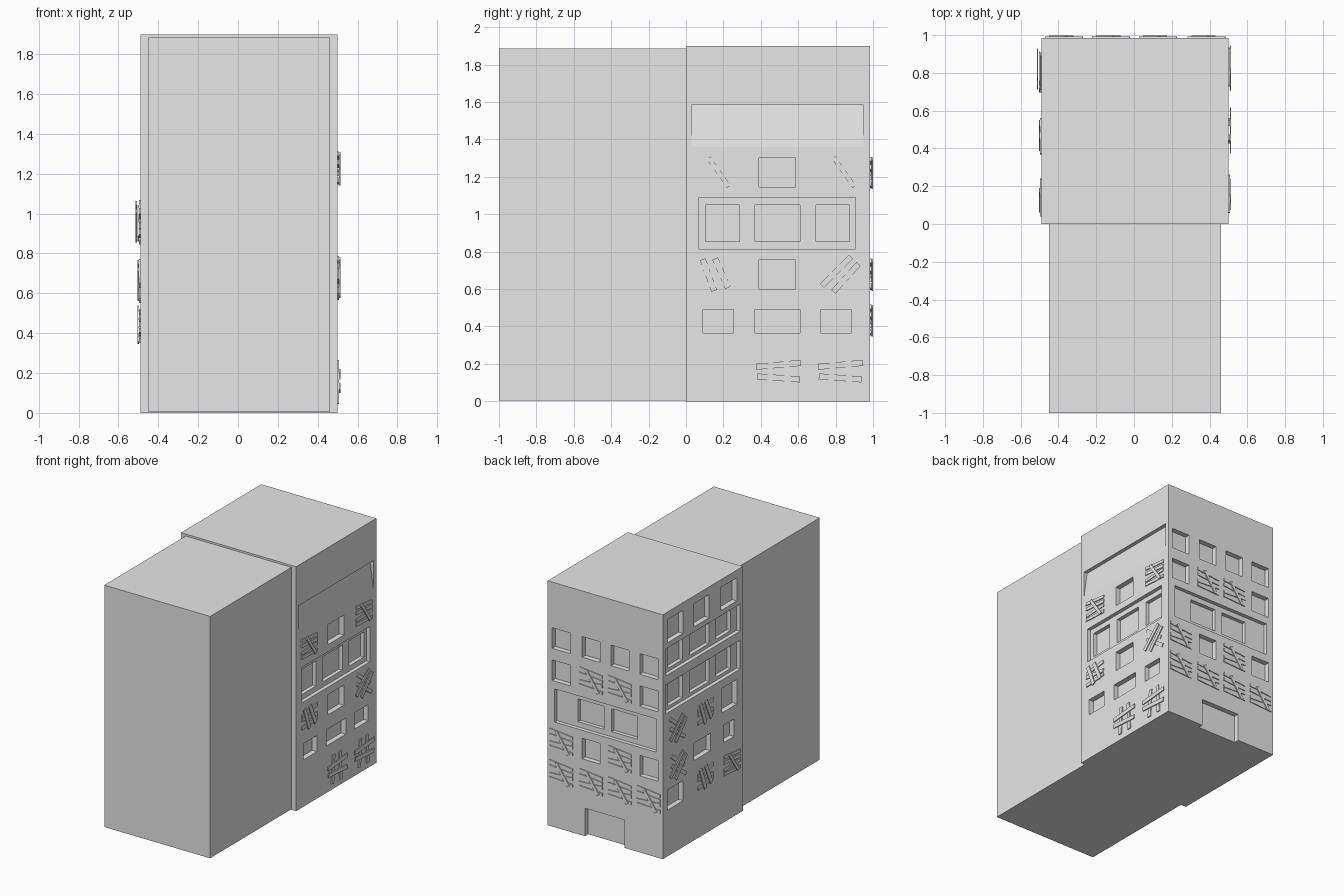
import bpy, bmesh, math
from mathutils import Matrix, Vector

old = bpy.data.objects.get("Cube")
if old:
    bpy.data.objects.remove(old, do_unlink=True)

grey = bpy.data.materials.new("plain_grey")
grey.use_nodes = True
grey.diffuse_color = (0.8, 0.8, 0.8, 1)
grey.node_tree.nodes["Principled BSDF"].inputs["Base Color"].default_value = (0.8, 0.8, 0.8, 1)


def frame(u, n, origin):
    """Wall frame: u runs rightwards seen from outside, v up, n outwards."""
    m = Matrix((u, (0, 0, 1), n)).transposed().to_4x4()
    m.translation = Vector(origin)
    return m


LEFT = frame((0, 1, 0), (1, 0, 0), (0.5, 0, 0))
RIGHT = frame((0, -1, 0), (-1, 0, 0), (-0.49, 0.985, 0))
BACK = frame((-1, 0, 0), (0, 1, 0), (0.5, 0.985, 0))


def block(bm, lo, hi, m=Matrix()):
    lo, hi = Vector(lo), Vector(hi)
    fit = Matrix.Translation((lo + hi) / 2) @ Matrix.Diagonal(hi - lo).to_4x4()
    return bmesh.ops.create_cube(bm, size=1, matrix=m @ fit)["verts"]


def finish(bm, name):
    bmesh.ops.recalc_face_normals(bm, faces=bm.faces[:])
    me = bpy.data.meshes.new(name)
    bm.to_mesh(me)
    bm.free()
    me.materials.append(grey)
    ob = bpy.data.objects.new(name, me)
    bpy.context.collection.objects.link(ob)
    return ob


# Two plain building volumes
bm = bmesh.new()
block(bm, (-0.45, -1, 0.005), (0.46, 0, 1.885))
finish(bm, "front_building")
bm = bmesh.new()
block(bm, (-0.49, 0, 0), (0.5, 0.985, 1.9))
main = finish(bm, "back_building")

shallow, deep = bmesh.new(), bmesh.new()


def recess(wall, spans, v0, v1, depth=0.04, bm=shallow):
    for u0, u1 in spans:
        block(bm, (u0, v0, -depth), (u1, v1, 0.05), wall)


def band(wall, u0, u1, v0, v1, spans, inset):
    """Long shallow recess with deeper windows inside it."""
    recess(wall, [(u0, u1)], v0, v1, 0.03)
    recess(wall, spans, v0 + inset, v1 - inset, 0.06, deep)


# Left wall openings
three = [(0.105, 0.285), (0.37, 0.61), (0.695, 0.875)]
for v in (0.6, 1.145):
    recess(LEFT, [(0.39, 0.585)], v, v + 0.155)
recess(LEFT, [(0.09, 0.255), (0.37, 0.61), (0.72, 0.885)], 0.365, 0.49)
band(LEFT, 0.07, 0.905, 0.815, 1.09, three, 0.04)
sign = block(shallow, (0.03, 1.36, -0.03), (0.95, 1.585, 0.05), LEFT)
for p in sign:  # sloping sign recess, flush at its lower edge
    if p.co.z < 1.4 and p.co.x < 0.5:
        p.co.x = 0.5

# Right wall openings
recess(RIGHT, [(0.055, 0.25), (0.385, 0.57), (0.715, 0.91)], 1.66, 1.84)
band(RIGHT, 0.04, 0.95, 1.41, 1.62, three, 0.025)
band(RIGHT, 0.04, 0.95, 1.115, 1.34, three, 0.025)
recess(RIGHT, [(0.725, 0.91)], 0.86, 1.05)
recess(RIGHT, [(0.385, 0.585), (0.75, 0.875)], 0.62, 0.755)
recess(RIGHT, [(0.055, 0.25)], 0.36, 0.515)

# Back wall openings
cols = [0.117, 0.374, 0.622, 0.87]
for v, open_cols in ((1.385, (0, 1, 2, 3)), (1.135, (0, 3)), (0.595, (1, 3))):
    recess(BACK, [(cols[i] - 0.078, cols[i] + 0.078) for i in open_cols], v, v + 0.16)
band(BACK, 0.06, 0.93, 0.817, 1.075, [(0.24, 0.465), (0.53, 0.75)], 0.04)
recess(BACK, [(0.32, 0.66)], -0.05, 0.217)

# Cut the openings, then drop the cutters
cutters = [finish(shallow, "recess_cutter"), finish(deep, "window_cutter")]
for c in cutters:
    c.hide_render = True
    mod = main.modifiers.new("cut", "BOOLEAN")
    mod.object, mod.operation, mod.solver = c, "DIFFERENCE", "EXACT"
dg = bpy.context.evaluated_depsgraph_get()
cut_mesh = bpy.data.meshes.new_from_object(main.evaluated_get(dg))
main.modifiers.clear()
main.data = cut_mesh
for c in cutters:
    bpy.data.objects.remove(c, do_unlink=True)

# Board patterns: (offset u, offset v, length, width, angle, layer)
SLATS = [(0, 0.065, 0.2, 0.024, -6, 0), (0, 0.025, 0.2, 0.026, -5, 0),
         (0, -0.02, 0.2, 0.024, 3, 0), (0, -0.062, 0.2, 0.024, -3, 0),
         (0.015, 0, 0.19, 0.024, -55, 1)]
STEEP = [(0, 0.05, 0.19, 0.028, 8, 0), (0, 0, 0.19, 0.028, -6, 0),
         (0, -0.05, 0.19, 0.028, 5, 0), (-0.04, 0, 0.18, 0.032, -70, 1),
         (0.03, 0.01, 0.17, 0.032, -66, 1)]
CROSS = [(0, 0.045, 0.2, 0.028, -38, 0), (0.01, -0.03, 0.22, 0.028, -35, 0),
         (-0.02, 0.025, 0.22, 0.03, 45, 1), (0.03, -0.01, 0.2, 0.03, 48, 1)]
RAILS = [(-0.045, 0, 0.22, 0.03, 86, 0), (0.045, 0, 0.22, 0.03, 93, 0),
         (0, 0.04, 0.24, 0.032, 5, 1), (0, -0.03, 0.23, 0.032, -4, 1)]


def boards(name, wall, u, v, pattern, lift=0.0):
    bm = bmesh.new()
    for du, dv, length, width, angle, layer in pattern:
        m = wall @ Matrix.Translation((u + du, v + dv, layer * (0.007 + lift)))
        m = m @ Matrix.Rotation(math.radians(angle), 4, "Z")
        block(bm, (-length / 2, -width / 2, 0), (length / 2, width / 2, 0.007), m)
    finish(bm, name)


# Boarded-up windows
for name, wall, spots in (
        ("left_boards", LEFT, [(0.16, 1.225, SLATS), (0.83, 1.225, SLATS),
                               (0.16, 0.675, STEEP), (0.825, 0.67, CROSS),
                               (0.495, 0.155, RAILS), (0.825, 0.155, RAILS)]),
        ("right_boards", RIGHT, [(0.52, 0.95, STEEP), (0.18, 0.655, CROSS),
                                 (0.52, 0.445, STEEP), (0.845, 0.43, SLATS)]),
        ("back_boards", BACK, [(cols[1], 1.22, SLATS), (cols[2], 1.22, SLATS),
                               (cols[0], 0.675, SLATS), (cols[2], 0.675, SLATS)]
         + [(c, 0.43, SLATS) for c in cols])):
    for i, (u, v, pattern) in enumerate(spots):
        boards(f"{name}_{i + 1}", wall, u, v, pattern)
boards("right_boards_raised", RIGHT, 0.165, 0.95, CROSS, 0.01)
